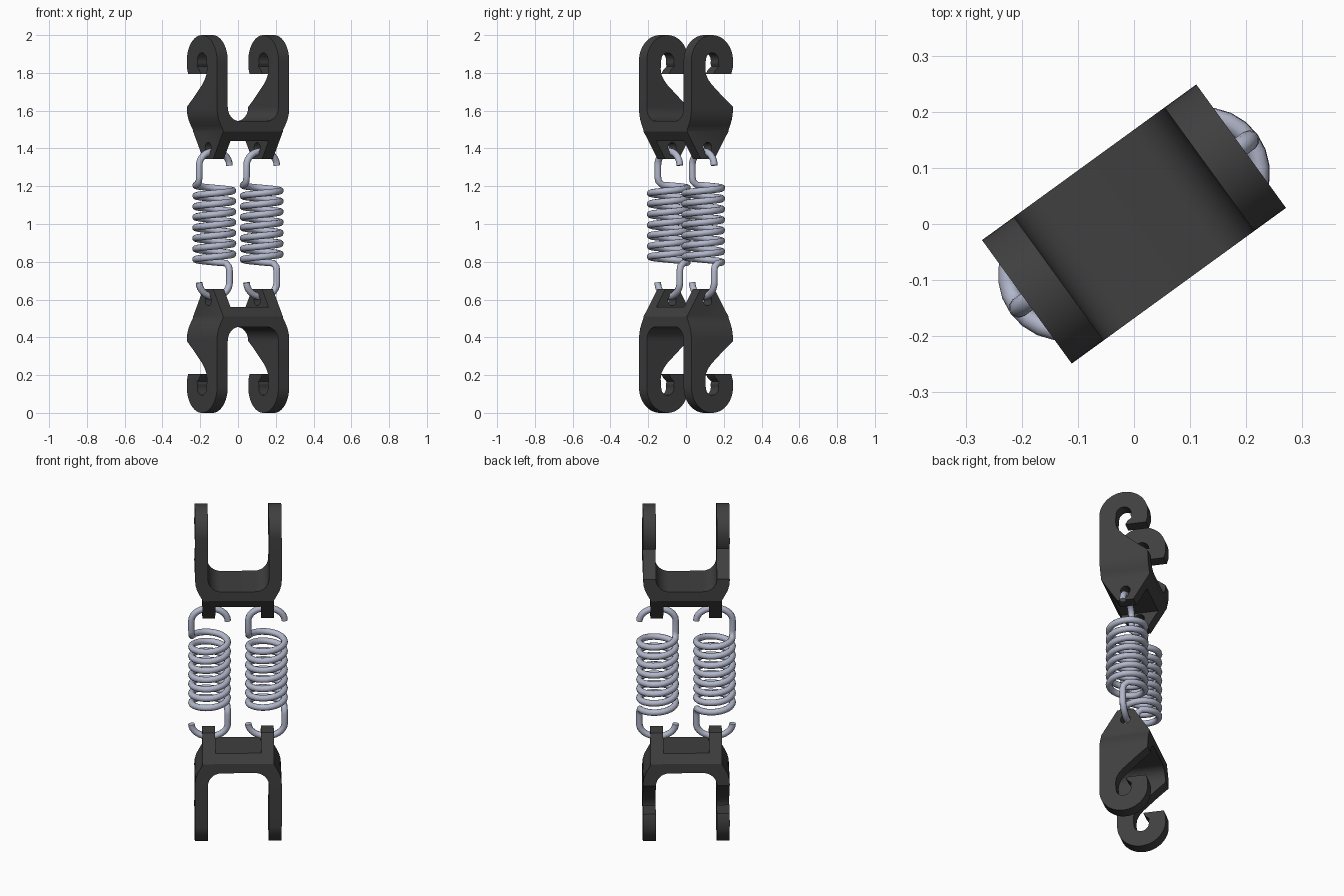
import bpy, bmesh
from math import sin, cos, pi, radians
from mathutils import Matrix, Vector

if "Cube" in bpy.data.objects:
    bpy.data.objects.remove(bpy.data.objects["Cube"])

TURN = Matrix.Rotation(radians(36), 4, 'Z')   # whole model is turned about z


def material(name, rgb):
    m = bpy.data.materials.new(name)
    m.diffuse_color = (*rgb, 1)
    m.use_nodes = True
    m.node_tree.nodes["Principled BSDF"].inputs["Base Color"].default_value = m.diffuse_color
    return m


dark = material("dark_metal", (0.05, 0.05, 0.05))
steel = material("steel", (0.45, 0.48, 0.6))


def arc(cx, cz, r, a0, a1, n):
    return [(cx + r * cos(radians(a0 + (a1 - a0) * i / n)),
             cz + r * sin(radians(a0 + (a1 - a0) * i / n))) for i in range(n + 1)]


def prism(name, outline, axis, half):
    """Extrude a closed (side, z) outline along the x or y axis."""
    bm = bmesh.new()
    place = (lambda s, z, d: (d, s, z)) if axis == 'x' else (lambda s, z, d: (s, d, z))
    face = bm.faces.new([bm.verts.new(place(s, z, -half)) for s, z in outline])
    ext = bmesh.ops.extrude_face_region(bm, geom=[face])['geom']
    move = Vector(place(0, 0, 2 * half))
    bmesh.ops.translate(bm, verts=[e for e in ext if isinstance(e, bmesh.types.BMVert)], vec=move)
    bmesh.ops.recalc_face_normals(bm, faces=bm.faces)
    me = bpy.data.meshes.new(name)
    bm.to_mesh(me)
    bm.free()
    ob = bpy.data.objects.new(name, me)
    bpy.context.collection.objects.link(ob)
    return ob


def select(ob):
    bpy.ops.object.select_all(action='DESELECT')
    ob.select_set(True)
    bpy.context.view_layer.objects.active = ob


def cut(ob, tool, operation):
    mod = ob.modifiers.new("cut", 'BOOLEAN')
    mod.operation, mod.solver, mod.object = operation, 'EXACT', tool
    select(ob)
    bpy.ops.object.modifier_apply(modifier=mod.name)
    bpy.data.objects.remove(tool)


# Hook outline seen from the side
hook = [(-0.045, 1.345), (-0.136, 1.49)]
hook += arc(0, 1.864, 0.136, 180, 0, 24)
hook += [(0.136, 1.83), (0.125, 1.795), (0.01, 1.795), (0.022, 1.815), (0.045, 1.835)]
hook += arc(0, 1.865, 0.042, -20, 180, 12)
hook += [(-0.045, 1.82), (-0.04, 1.79), (-0.026, 1.765), (-0.005, 1.74),
         (0.08, 1.665), (0.136, 1.62), (0.136, 1.49), (0.045, 1.345)]

# Yoke outline seen from the front: two arms, bridge and two tabs
half = [(0.125, 1.44), (0.125, 1.3), (0.195, 1.3), (0.195, 1.495), (0.211, 1.523),
        (0.225, 1.552), (0.233, 1.58), (0.236, 1.61), (0.236, 2.05), (0.166, 2.05)]
half += arc(0.091, 1.62, 0.075, 0, -90, 10)
yoke = half + [(-x, z) for x, z in reversed(half)]

upper = prism("upper_hook_bracket", yoke, 'y', 0.2)
cut(upper, prism("hook_tool", hook, 'x', 0.3), 'INTERSECT')
cut(upper, prism("hole_tool", arc(0, 1.405, 0.027, 0, 345, 23), 'x', 0.3), 'DIFFERENCE')
upper.data.materials.clear()
upper.data.materials.append(dark)

# Lower bracket mirrors the upper one about z = 1
lower = upper.copy()
lower.data = upper.data.copy()
lower.name = "lower_hook_bracket"
bpy.context.collection.objects.link(lower)
lower.data.transform(Matrix.Translation((0, 0, 2)) @ Matrix.Scale(-1, 4, (0, 0, 1)))
lower.data.flip_normals()
for ob in (upper, lower):
    ob.data.transform(TURN)
    select(ob)
    bpy.ops.object.shade_smooth_by_angle(angle=radians(30))

# Springs: hooked end, coil, hooked end
R, WIRE, TURNS, STEPS = 0.099, 0.018, 7.5, 24
end = [(R * cos(a), 0, 1.31 + 0.075 * sin(a)) for a in (pi * i / 16 for i in range(17))]
end += [(-R, 0, 1.25), (-R + 0.001, 0.004, 1.226)]
count = int(TURNS * STEPS)
coil = []
for i in range(1, count):
    a = pi - 2 * pi * i / STEPS
    coil.append((R * cos(a), R * sin(a), 1.21 - 0.42 * i / count))
path = end + coil + [(-x, y, 2 - z) for x, y, z in reversed(end)]

for name, u in (("left_spring", -0.155), ("right_spring", 0.155)):
    cu = bpy.data.curves.new(name, 'CURVE')
    cu.dimensions = '3D'
    cu.bevel_depth, cu.bevel_resolution, cu.use_fill_caps = WIRE, 3, True
    sp = cu.splines.new('POLY')
    sp.points.add(len(path) - 1)
    for p, (x, y, z) in zip(sp.points, path):
        p.co = (*(TURN @ Vector((x + u, y, z))), 1)
    cu.materials.append(steel)
    ob = bpy.data.objects.new(name, cu)
    bpy.context.collection.objects.link(ob)
    select(ob)
    bpy.ops.object.convert(target='MESH')
    bpy.ops.object.shade_smooth_by_angle(angle=radians(50))
